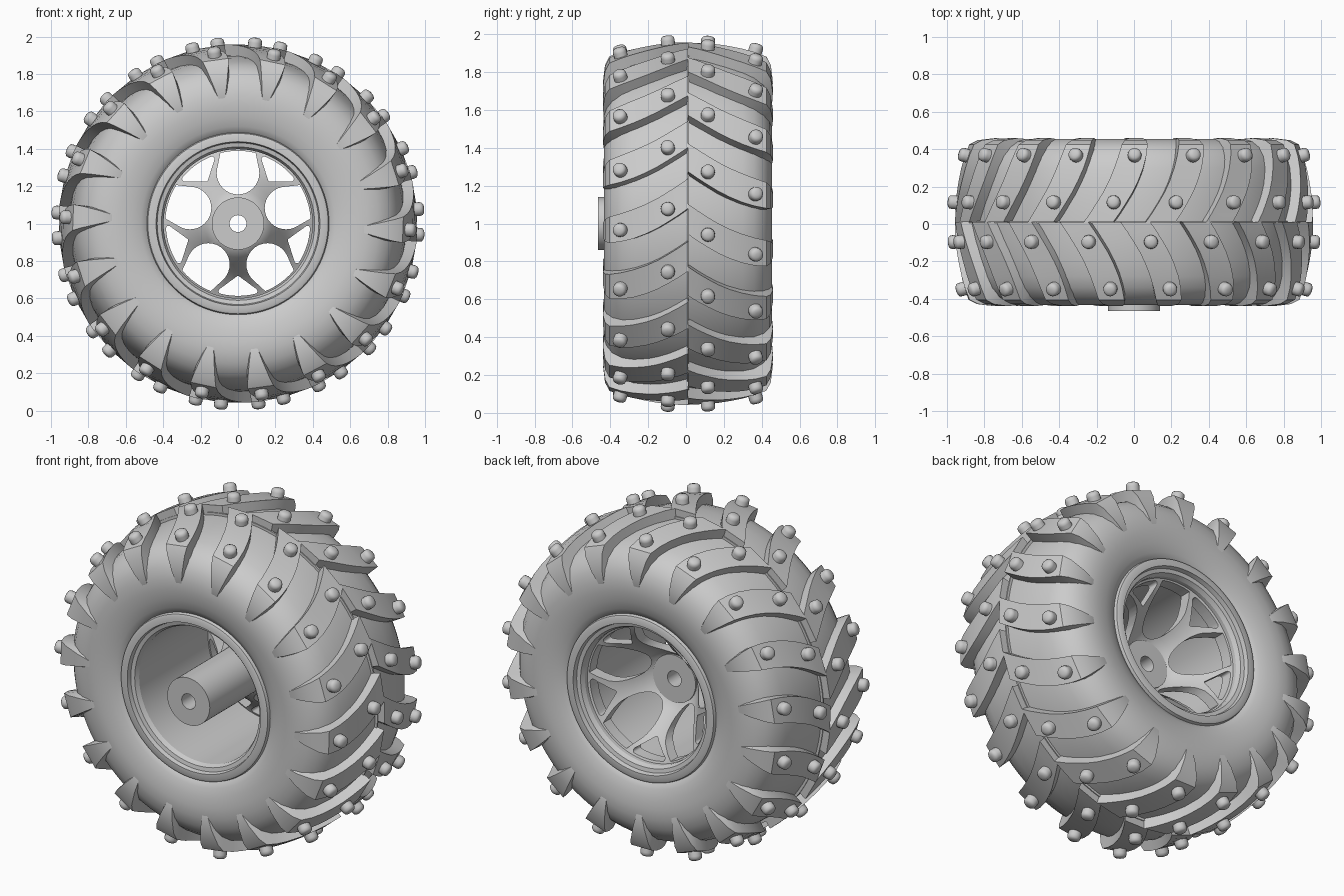
import bpy, bmesh, math
from mathutils import Vector, Matrix, geometry

if "Cube" in bpy.data.objects:
    bpy.data.objects.remove(bpy.data.objects["Cube"])

MID = 0.01          # y of the tyre's centre plane
AXLE = 1.0          # height of the axle
LUGS = 18

grey = bpy.data.materials.new("plain_grey")
grey.use_nodes = True
COLOUR = (0.6, 0.6, 0.6, 1)
grey.diffuse_color = COLOUR
grey.node_tree.nodes["Principled BSDF"].inputs["Base Color"].default_value = COLOUR


def polar(r, phi, y):
    """Point at radius r, phi degrees clockwise from the top."""
    a = math.radians(phi)
    return Vector((r * math.sin(a), y, AXLE + r * math.cos(a)))


def finish(bm, name, angle=35):
    bmesh.ops.recalc_face_normals(bm, faces=bm.faces)
    mesh = bpy.data.meshes.new(name)
    bm.to_mesh(mesh)
    bm.free()
    mesh.materials.append(grey)
    obj = bpy.data.objects.new(name, mesh)
    bpy.context.collection.objects.link(obj)
    smooth(obj, angle)
    return obj


def smooth(obj, angle=35):
    bpy.ops.object.select_all(action='DESELECT')
    obj.select_set(True)
    bpy.context.view_layer.objects.active = obj
    bpy.ops.object.shade_smooth_by_angle(angle=math.radians(angle))


def skin(bm, rings, wrap):
    """Join closed rings of points with quads, wrapping round or capping the ends."""
    rows = [[bm.verts.new(p) for p in ring] for ring in rings]
    n = len(rows[0])
    pairs = list(zip(rows, rows[1:] + rows[:1])) if wrap else list(zip(rows, rows[1:]))
    for a, b in pairs:
        for i in range(n):
            j = (i + 1) % n
            bm.faces.new((a[i], a[j], b[j], b[i]))
    if not wrap:
        bm.faces.new(rows[0])
        bm.faces.new(rows[-1])


def revolve(name, profile, steps=96, angle=35):
    """Spin a closed (radius, y) profile about the axle."""
    bm = bmesh.new()
    skin(bm, [[polar(r, 360 * k / steps, y) for r, y in profile] for k in range(steps)], True)
    return finish(bm, name, angle)


def both_sides(half):
    """Mirror a (side offset, radius) half profile about the centre plane."""
    back = [(r, MID + s) for s, r in half]
    front = [(r, MID - s) for s, r in reversed(half)]
    return back + front


# Tyre carcass, from the tread round the sidewall to the bead
revolve("tyre_carcass", both_sides([
    (0.003, 0.90), (0.1, 0.897), (0.2, 0.886), (0.29, 0.868), (0.35, 0.845), (0.4, 0.805),
    (0.43, 0.75), (0.444, 0.69), (0.444, 0.63), (0.435, 0.57), (0.42, 0.52), (0.4, 0.482),
    (0.36, 0.46)]))
revolve("tread_seam", [(0.88, MID - 0.005), (0.915, MID - 0.005),
                       (0.915, MID + 0.005), (0.88, MID + 0.005)])

# Rim with stepped lips on both sides
revolve("rim", both_sides([
    (0.3, 0.47), (0.4, 0.488), (0.42, 0.482), (0.425, 0.47), (0.425, 0.438), (0.4, 0.432),
    (0.395, 0.41), (0.37, 0.398)]), angle=25)

# Long hub tube
revolve("hub", [(0.045, -0.465), (0.14, -0.465), (0.14, 0.11), (0.045, 0.11)], 48)

# Dished spoke plate, cut by round windows and small fork windows
dish = [(0.1, 0.09), (0.14, 0.1), (0.18, 0.14), (0.22, 0.195), (0.26, 0.25),
        (0.3, 0.295), (0.35, 0.335), (0.405, 0.36)]
spokes = revolve("spokes", dish + [(r, y - 0.07) for r, y in reversed(dish)], 120)


def flat(r, deg):
    a = math.radians(deg)
    return Vector((r * math.cos(a), r * math.sin(a)))


def disc(centre, radius, n=32):
    return [centre + flat(radius, 360 * i / n) for i in range(n)]


bm = bmesh.new()
for k in range(5):
    arm = -90 + 72 * k
    gap = arm + 36
    window = disc(flat(0.27, gap), 0.114) + [flat(0.389, gap + d) for d in range(-14, 15, 2)]
    fork = (disc(flat(0.29, arm), 0.01, 12) + disc(flat(0.372, arm - 14), 0.014, 12)
            + disc(flat(0.372, arm + 14), 0.014, 12) + [flat(0.386, arm + d) for d in range(-12, 13, 3)])
    for pts in (window, fork):
        outline = [pts[i] for i in geometry.convex_hull_2d(pts)]
        skin(bm, [[(p.x, y, AXLE + p.y) for p in outline] for y in (-0.1, 0.6)], False)
cutter = finish(bm, "spoke_cutter")
cutter.hide_render = True
cut = spokes.modifiers.new("windows", 'BOOLEAN')
cut.operation = 'DIFFERENCE'
cut.solver = 'EXACT'
cut.object = cutter
bpy.ops.object.select_all(action='DESELECT')
bpy.context.view_layer.objects.active = spokes
spokes.select_set(True)
bpy.ops.object.modifier_apply(modifier=cut.name)
bpy.data.objects.remove(cutter)
smooth(spokes)

# Swept tread lugs: side offset, radius, sweep angle, half width in degrees
LUG = [(0, 0.96, -4.2, 4.8), (0.05, 0.958, -2.1, 4.8), (0.105, 0.953, 0, 4.8),
       (0.16, 0.947, 2, 4.8), (0.22, 0.938, 3.8, 4.8), (0.29, 0.925, 5.5, 4.8),
       (0.355, 0.908, 6.7, 4.7), (0.415, 0.885, 7.5, 4.5), (0.438, 0.84, 7.8, 4),
       (0.449, 0.75, 8, 2.8), (0.443, 0.66, 8, 1.2)]
STUD = [(0.036, -0.02), (0.037, 0.02), (0.034, 0.034), (0.024, 0.042), (0.01, 0.045)]
for name, side, start in (("front", -1, 5.4), ("back", 1, 13.5)):
    lugs, studs = bmesh.new(), bmesh.new()
    for k in range(LUGS):
        base = start + 360 / LUGS * k
        rings = []
        for s, r, sweep, half in LUG:
            mid = base + sweep - 0.75
            top, low = MID + side * s, MID + side * s * 0.9
            rings.append([polar(r, mid - half, top), polar(r, mid + half, top),
                          polar(r - 0.09, mid + half, low), polar(r - 0.09, mid - half, low)])
        skin(lugs, rings, False)
        # Two domed studs on each lug, square to its surface
        for row, tilt in ((2, 5), (6, 16)):
            s, r, sweep, _ = LUG[row]
            place = (Matrix.Translation(polar(r, base + sweep, MID + side * s))
                     @ Matrix.Rotation(math.radians(base + sweep), 4, 'Y')
                     @ Matrix.Rotation(math.radians(-side * tilt), 4, 'X'))
            skin(studs, [[place @ Vector((*flat(w, 360 * i / 16), h)) for i in range(16)]
                         for w, h in STUD], False)
    finish(lugs, name + "_tread_lugs", 30)
    finish(studs, name + "_tread_studs", 50)
